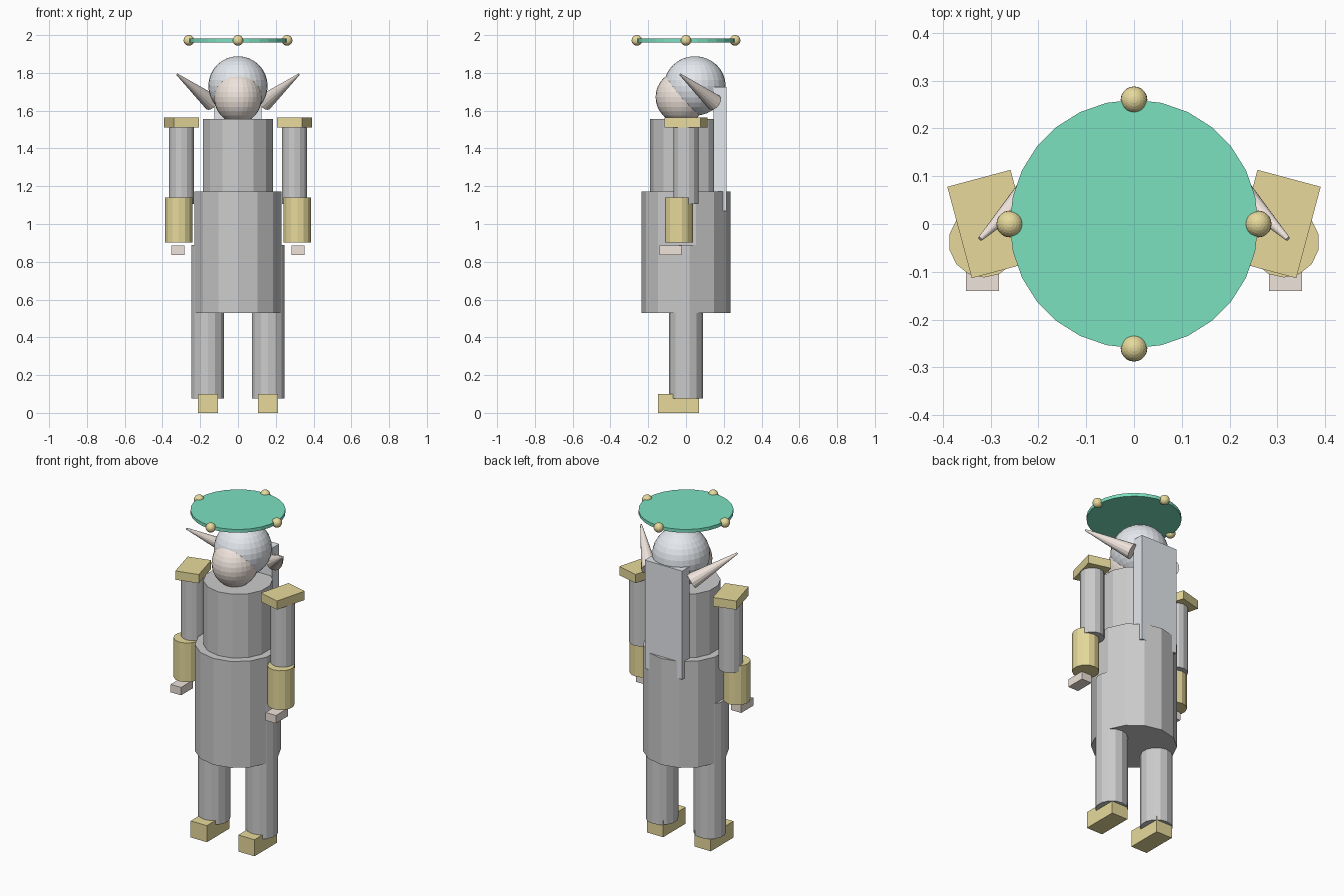
import bpy
from math import radians
from mathutils import Vector

if "Cube" in bpy.data.objects:
    bpy.data.objects.remove(bpy.data.objects["Cube"])


def mat(name, rgb):
    m = bpy.data.materials.new(name)
    m.diffuse_color = (*rgb, 1)
    m.use_nodes = True
    m.node_tree.nodes["Principled BSDF"].inputs["Base Color"].default_value = m.diffuse_color
    return m


GOLD = mat("gold", (0.80, 0.70, 0.33))
SKIN = mat("skin", (0.86, 0.77, 0.71))
HAIR = mat("silver_hair", (0.78, 0.81, 0.85))
GREEN = mat("jade", (0.20, 0.75, 0.53))


def finish(name, material):
    ob = bpy.context.object
    ob.name = name
    if material:
        ob.data.materials.append(material)
    return ob


def cylinder(name, x, y, r, z0, z1, material=None, sides=14):
    bpy.ops.mesh.primitive_cylinder_add(vertices=sides, radius=r, depth=z1 - z0,
                                        location=(x, y, (z0 + z1) / 2))
    return finish(name, material)


def box(name, lo, hi, material=None, turn=0):
    lo, hi = Vector(lo), Vector(hi)
    bpy.ops.mesh.primitive_cube_add(size=1, location=(lo + hi) / 2, rotation=(0, 0, turn))
    bpy.context.object.scale = hi - lo
    return finish(name, material)


def ball(name, loc, radii, material, seg=28, rings=16):
    bpy.ops.mesh.primitive_uv_sphere_add(segments=seg, ring_count=rings, radius=1, location=loc)
    bpy.context.object.scale = radii
    return finish(name, material)


def cone(name, base, tip, r0, r1, material):
    base, tip = Vector(base), Vector(tip)
    d = tip - base
    bpy.ops.mesh.primitive_cone_add(vertices=14, radius1=r0, radius2=r1, depth=d.length,
                                    location=(base + tip) / 2,
                                    rotation=d.to_track_quat('Z', 'Y').to_euler())
    return finish(name, material)


# Body
cylinder("skirt", 0, 0, 0.236, 0.53, 1.172)
cylinder("torso", 0, 0, 0.19, 1.172, 1.557)

# Head and long hair down the back
ball("hair_cap", (0, 0.047, 1.731), (0.157, 0.163, 0.157), HAIR)
ball("face", (0, -0.025, 1.672), (0.127, 0.136, 0.138), SKIN)
box("back_hair", (-0.125, 0.145, 1.07), (0.125, 0.215, 1.725), HAIR)

# Paired limbs and ears
for side, s in (("left", -1), ("right", 1)):
    def pair_box(name, cx, w, y0, y1, z0, z1, material, turn=0):
        box(f"{side}_{name}", (s * cx - w / 2, y0, z0), (s * cx + w / 2, y1, z1),
            material, turn)

    cylinder(f"{side}_leg", s * 0.16, 0, 0.089, 0.075, 0.89)
    cylinder(f"{side}_upper_arm", s * 0.299, 0, 0.067, 1.105, 1.53)
    cylinder(f"{side}_bracer", s * 0.314, -0.038, 0.074, 0.903, 1.14, GOLD)
    pair_box("foot", 0.159, 0.108, -0.147, 0.068, 0, 0.1, GOLD)
    pair_box("hand", 0.317, 0.069, -0.14, -0.025, 0.837, 0.885, SKIN)
    pair_box("shoulder_plate", 0.299, 0.137, -0.099, 0.099, 1.51, 1.563, GOLD,
             radians(-15 * s))
    cone(f"{side}_ear", (s * 0.14, 0.15, 1.643), (s * 0.322, -0.031, 1.792),
         0.045, 0.005, SKIN)

# Floating disc with four beads
cylinder("halo_disc", 0, 0, 0.26, 1.962, 1.982, GREEN, 28)
for i, (x, y) in enumerate(((1, 0), (-1, 0), (0, 1), (0, -1))):
    ball(f"halo_bead_{i + 1}", (x * 0.26, y * 0.26, 1.972), (0.028,) * 3, GOLD, 20, 12)
